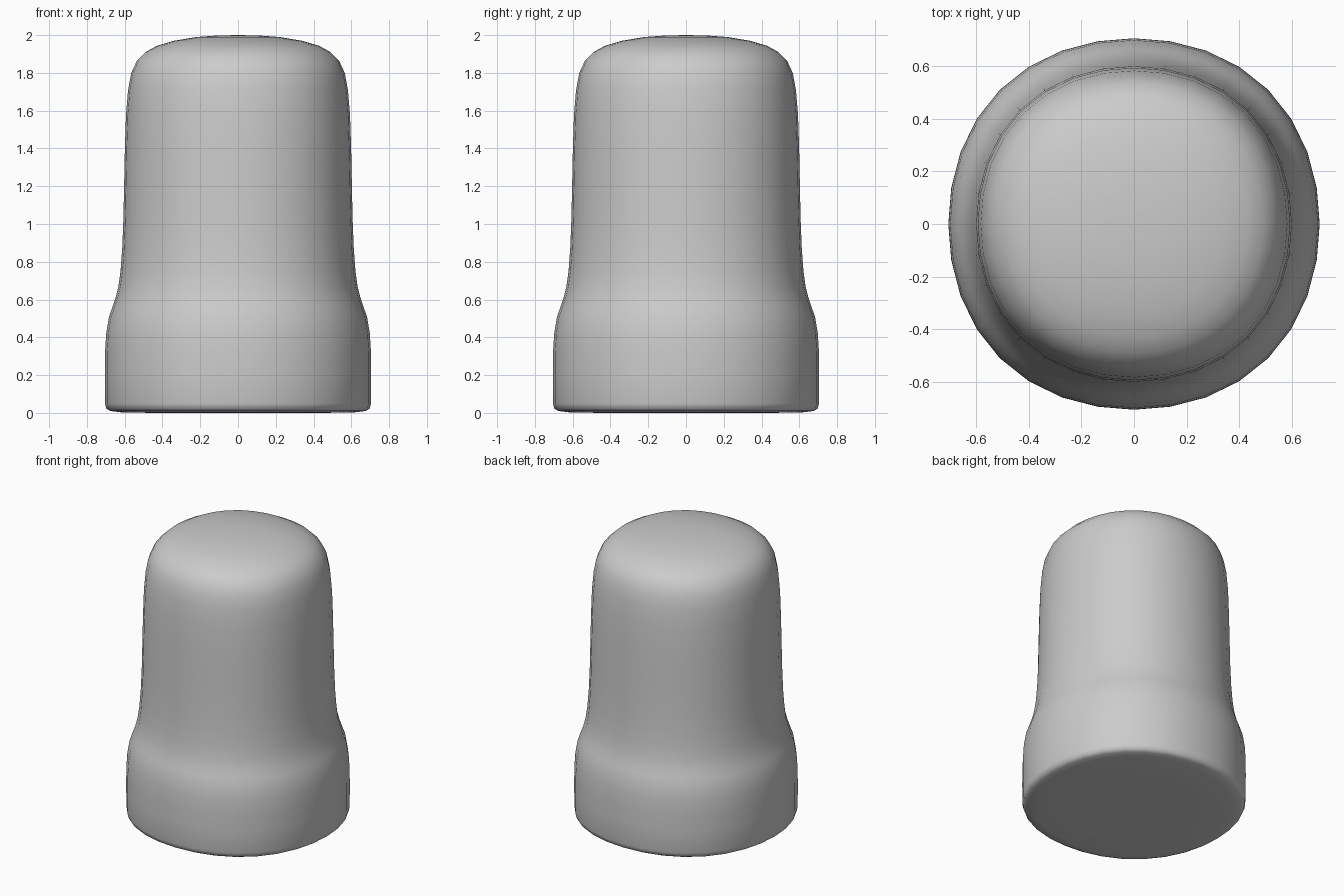
import bpy, bmesh, math

if "Cube" in bpy.data.objects:
    bpy.data.objects.remove(bpy.data.objects["Cube"])

SIDES = 32
# Half profile (radius, height) from underside edge to the crown
PROFILE = [(0.45, 0), (0.62, 0.003), (0.675, 0.01), (0.697, 0.022), (0.704, 0.05),
           (0.705, 0.2), (0.704, 0.32), (0.698, 0.42), (0.683, 0.51), (0.665, 0.56),
           (0.648, 0.61), (0.633, 0.67), (0.622, 0.75), (0.613, 0.87), (0.607, 1.02),
           (0.603, 1.2), (0.599, 1.4), (0.593, 1.58), (0.582, 1.71), (0.565, 1.80),
           (0.535, 1.865), (0.49, 1.91), (0.43, 1.943), (0.34, 1.97), (0.22, 1.99),
           (0.11, 1.998)]


def ring(bm, radius, z):
    """One cross-section, very slightly fuller on the diagonals."""
    verts = []
    for i in range(SIDES):
        a = 2 * math.pi * i / SIDES
        r = radius * (1 + 0.011 * (1 - math.cos(4 * a)))
        verts.append(bm.verts.new((r * math.cos(a), r * math.sin(a), z)))
    return verts


# Stepped body with domed top and flat base
bm = bmesh.new()
rings = [ring(bm, r, z) for r, z in PROFILE]
for low, high in zip(rings, rings[1:]):
    for i in range(SIDES):
        j = (i + 1) % SIDES
        bm.faces.new((low[i], low[j], high[j], high[i]))

# Underside and crown caps
bm.faces.new(rings[0][::-1])
crown = bm.verts.new((0, 0, 2))
for i in range(SIDES):
    bm.faces.new((rings[-1][i], rings[-1][(i + 1) % SIDES], crown))

for f in bm.faces:
    f.smooth = True
mesh = bpy.data.meshes.new("domed_cap")
bm.to_mesh(mesh)
bm.free()
bpy.context.collection.objects.link(bpy.data.objects.new("domed_cap", mesh))
